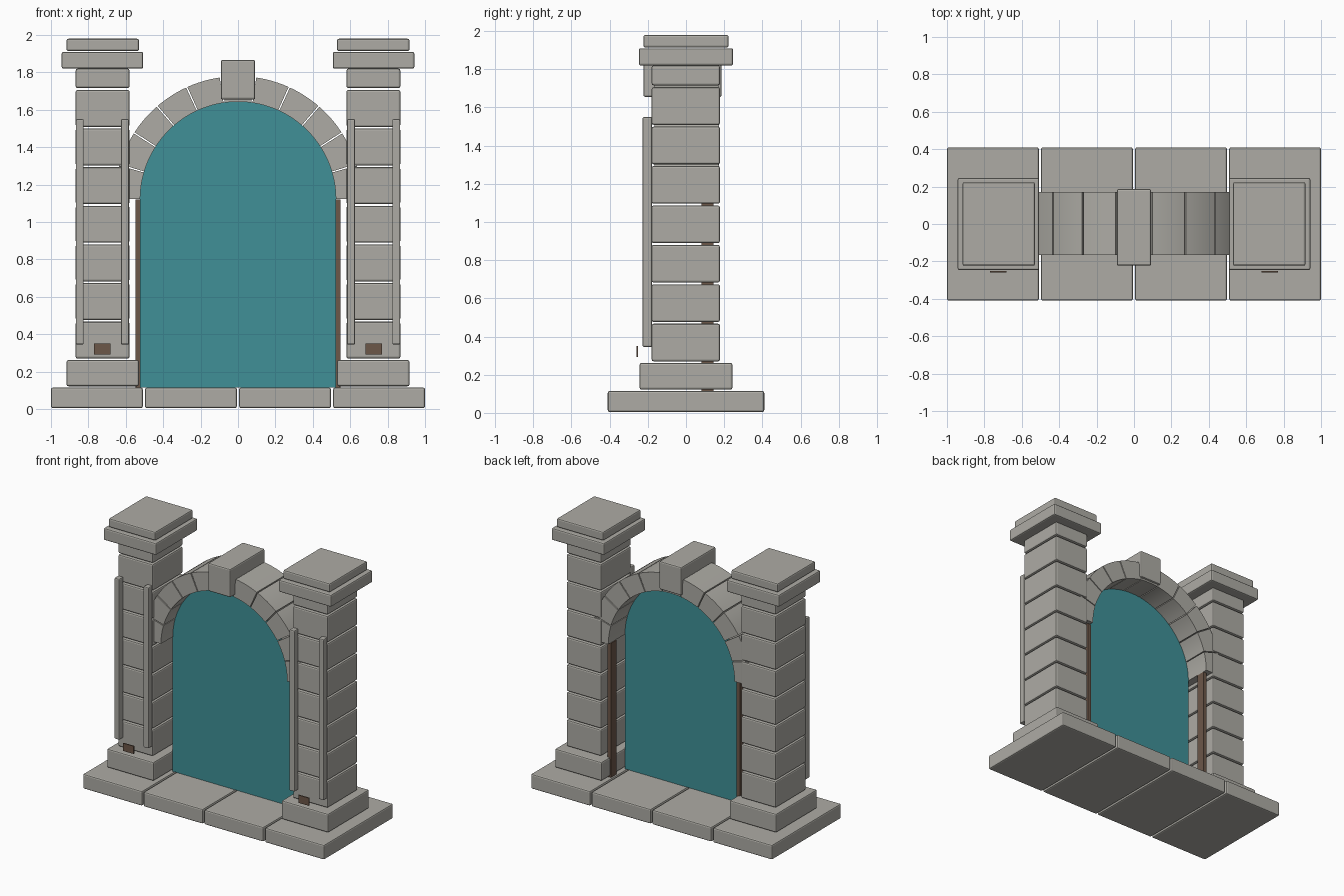
import bpy, bmesh, math

if "Cube" in bpy.data.objects:
    bpy.data.objects.remove(bpy.data.objects["Cube"])


def material(name, rgb):
    m = bpy.data.materials.new(name)
    m.diffuse_color = (*rgb, 1)
    m.use_nodes = True
    m.node_tree.nodes["Principled BSDF"].inputs["Base Color"].default_value = m.diffuse_color
    return m


STONE = material("grey stone", (0.42, 0.41, 0.375))
WOOD = material("brown wood", (0.15, 0.095, 0.066))
TEAL = material("teal portal", (0.05, 0.28, 0.31))


def finish(name, bm, mat, bevel=0.0):
    bmesh.ops.recalc_face_normals(bm, faces=bm.faces)
    mesh = bpy.data.meshes.new(name)
    bm.to_mesh(mesh)
    bm.free()
    mesh.materials.append(mat)
    obj = bpy.data.objects.new(name, mesh)
    bpy.context.collection.objects.link(obj)
    if bevel:
        mod = obj.modifiers.new("worn edges", 'BEVEL')
        mod.width = bevel
        mod.segments = 2
        mod.limit_method = 'ANGLE'
    return obj


def box(name, x, y, z, mat=STONE, bevel=0.01):
    """Box from (min, max) ranges."""
    bm = bmesh.new()
    bmesh.ops.create_cube(bm, size=1)
    for v in bm.verts:
        v.co = [r[0] if c < 0 else r[1] for c, r in zip(v.co, (x, y, z))]
    return finish(name, bm, mat, bevel)


def extrude_profile(name, pts, y0, y1, mat):
    """Solid from an x-z outline, pushed along y."""
    bm = bmesh.new()
    face = bm.faces.new([bm.verts.new((x, y0, z)) for x, z in pts])
    if y1 != y0:
        geom = bmesh.ops.extrude_face_region(bm, geom=[face])["geom"]
        for v in geom:
            if isinstance(v, bmesh.types.BMVert):
                v.co.y = y1
    return finish(name, bm, mat)


def arc(r, a0, a1, n, cz=1.12):
    return [(r * math.cos(a0 + (a1 - a0) * i / n),
             cz + r * math.sin(a0 + (a1 - a0) * i / n)) for i in range(n + 1)]


# Floor slabs
for i in range(4):
    x = -1 + i * 0.503
    box("floor_slab", (x, x + 0.491), (-0.41, 0.41), (0.005, 0.115))

# Pillars, mirrored left and right
for s, side in ((-1, "left"), (1, "right")):
    def part(name, a, b, y, z, mat=STONE, bevel=0.01):
        box(f"{side}_{name}", sorted((s * a, s * b)), y, z, mat, bevel)

    part("plinth", 0.53, 0.917, (-0.243, 0.243), (0.122, 0.262))
    for k in range(7):
        z = 0.27 + k * 0.2065
        part("pillar_course", 0.58, 0.868, (-0.18, 0.178), (z, z + 0.197))
    part("pillar_top_course", 0.58, 0.868, (-0.18, 0.178), (1.716, 1.82))
    part("cap_lower", 0.507, 0.943, (-0.247, 0.247), (1.82, 1.91))
    part("cap_upper", 0.529, 0.917, (-0.223, 0.223), (1.914, 1.98))
    # Front strips, plaque and wooden jamb
    part("inner_strip", 0.583, 0.626, (-0.227, -0.178), (0.345, 1.55), bevel=0.007)
    part("outer_strip", 0.825, 0.867, (-0.227, -0.178), (0.345, 1.55), bevel=0.007)
    part("plaque", 0.682, 0.77, (-0.26, -0.252), (0.292, 0.35), WOOD, 0)
    part("jamb", 0.52, 0.548, (0.08, 0.145), (0.115, 1.12), WOOD, 0)

# Arch stones
step, gap = math.pi / 11, 0.006
for i in range(11):
    a0, a1 = i * step + gap, (i + 1) * step - gap
    outline = arc(0.523, a0, a1, 6) + arc(0.66, a1, a0, 6)
    stone = extrude_profile("arch_stone", outline, -0.165, 0.172, STONE)
    bpy.ops.object.select_all(action='DESELECT')
    stone.select_set(True)
    bpy.context.view_layer.objects.active = stone
    bpy.ops.object.shade_smooth_by_angle(angle=math.radians(30))

# Keystone
box("keystone", (-0.092, 0.092), (-0.223, 0.187), (1.655, 1.867))

# Portal sheet filling the opening
outline = [(-0.525, 0.115), (0.525, 0.115)] + arc(0.525, 0, math.pi, 48)
extrude_profile("portal_sheet", outline, -0.025, -0.025, TEAL)
